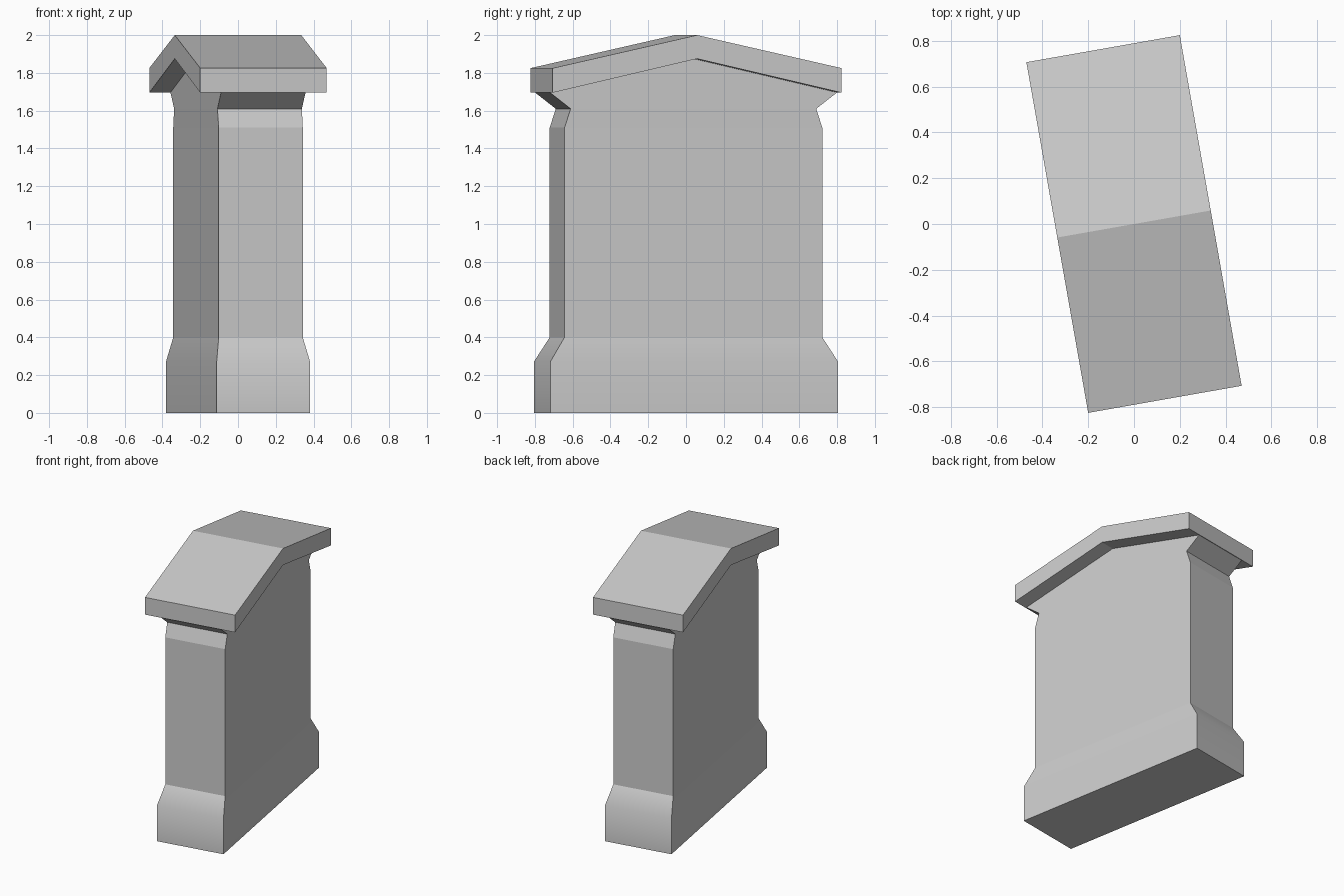
import bpy
import bmesh
from math import radians

cube = bpy.data.objects.get("Cube")
if cube:
    bpy.data.objects.remove(cube, do_unlink=True)

TURN = radians(10)

stone = bpy.data.materials.new("grey stone")
stone.use_nodes = True
GREY = (0.6, 0.6, 0.6, 1.0)
stone.diffuse_color = GREY
stone.node_tree.nodes["Principled BSDF"].inputs["Base Color"].default_value = GREY


def finish(name, bm):
    """Turn a bmesh into a named stone object, set at the model's angle."""
    bmesh.ops.recalc_face_normals(bm, faces=bm.faces)
    mesh = bpy.data.meshes.new(name)
    bm.to_mesh(mesh)
    bm.free()
    mesh.materials.append(stone)
    obj = bpy.data.objects.new(name, mesh)
    obj.rotation_euler.z = TURN
    bpy.context.collection.objects.link(obj)
    return obj


# Pillar: rectangular rings (half width, half length, height) under a gable
rings = [
    (0.251, 0.774, 0.0),
    (0.251, 0.774, 0.27),
    (0.226, 0.693, 0.40),
    (0.226, 0.693, 1.51),
    (0.227, 0.660, 1.61),
    (0.227, 0.774, 1.698),
]
bm = bmesh.new()
loops = [[bm.verts.new((sx * w, sy * d, z))
          for sx, sy in ((-1, -1), (1, -1), (1, 1), (-1, 1))]
         for w, d, z in rings]
bm.faces.new(loops[0])
for level, (low, high) in enumerate(zip(loops, loops[1:])):
    for i in range(4):
        j = (i + 1) % 4
        face = bm.faces.new((low[i], low[j], high[j], high[i]))
        face.smooth = level < 2          # softened plinth shoulder

# Gable top, just inside the cap
top = loops[-1]
left, right = [bm.verts.new((s * rings[-1][0], 0, 1.88)) for s in (-1, 1)]
bm.faces.new((top[0], top[1], right, left))
bm.faces.new((top[2], top[3], left, right))
bm.faces.new((top[1], top[2], right))
bm.faces.new((top[3], top[0], left))

# Only the plinth shoulder stays soft; all other edges are crisp
shoulder = set(loops[1])
for edge in bm.edges:
    edge.smooth = all(v in shoulder for v in edge.verts)
finish("pillar", bm)

# Cap: chevron profile extruded across the width
profile = [(-0.777, 1.695), (0, 1.875), (0.777, 1.695),
           (0.777, 1.825), (0, 2.0), (-0.777, 1.825)]
bm = bmesh.new()
face = bm.faces.new([bm.verts.new((-0.34, y, z)) for y, z in profile])
side = bmesh.ops.extrude_face_region(bm, geom=[face])
bmesh.ops.translate(bm, vec=(0.68, 0, 0),
                    verts=[g for g in side["geom"] if isinstance(g, bmesh.types.BMVert)])
finish("gabled_cap", bm)
